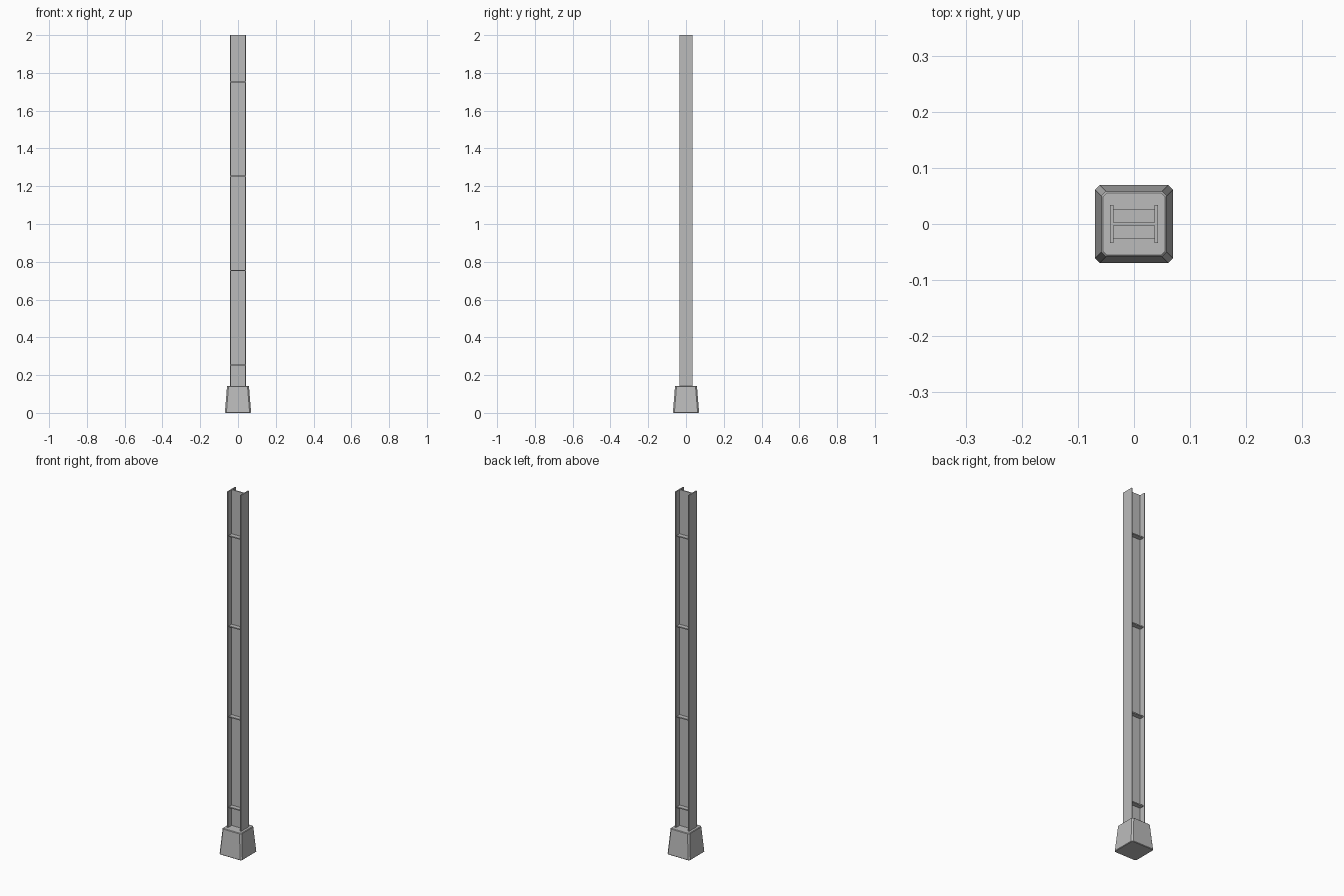
import bpy, bmesh

if "Cube" in bpy.data.objects:
    bpy.data.objects.remove(bpy.data.objects["Cube"])


def material(name, grey):
    m = bpy.data.materials.new(name)
    m.use_nodes = True
    colour = (grey, grey, grey, 1)
    m.diffuse_color = colour
    m.node_tree.nodes["Principled BSDF"].inputs["Base Color"].default_value = colour
    return m


STEEL = material("grey", 0.5)
HEIGHT = 2.0
FOOT = 0.143
HALF_X, HALF_Y, PLATE = 0.0425, 0.034, 0.006


def finish(bm, name):
    mesh = bpy.data.meshes.new(name)
    bmesh.ops.recalc_face_normals(bm, faces=bm.faces)
    bm.to_mesh(mesh)
    bm.free()
    mesh.materials.append(STEEL)
    obj = bpy.data.objects.new(name, mesh)
    bpy.context.collection.objects.link(obj)
    return obj


# I-section column: outline one quarter, mirror it round, extrude upwards
inner = HALF_X - PLATE
half = [(-HALF_X, -HALF_Y), (-inner, -HALF_Y), (-inner, -PLATE / 2),
        (inner, -PLATE / 2), (inner, -HALF_Y), (HALF_X, -HALF_Y)]
outline = half + [(-x, -y) for x, y in half]
bm = bmesh.new()
cap = bm.faces.new([bm.verts.new((x, y, FOOT / 2)) for x, y in outline])
top = bmesh.ops.extrude_face_region(bm, geom=[cap], use_keep_orig=True)["geom"]
bmesh.ops.translate(bm, vec=(0, 0, HEIGHT - FOOT / 2),
                    verts=[v for v in top if isinstance(v, bmesh.types.BMVert)])
finish(bm, "column")

# Stiffener plates on both sides of the web
DEPTH = 0.024
for i in range(4):
    for side, label in ((-1, "front"), (1, "back")):
        bm = bmesh.new()
        bmesh.ops.create_cube(bm, size=1)
        bmesh.ops.scale(bm, vec=(2 * inner, DEPTH, PLATE), verts=bm.verts)
        bmesh.ops.translate(bm, verts=bm.verts,
                            vec=(0, side * (PLATE + DEPTH) / 2, 0.253 + 0.5 * i))
        finish(bm, f"{label}_stiffener_{i + 1}")

# Tapered footing block with chamfered edges
bm = bmesh.new()
bmesh.ops.create_cube(bm, size=1)
for v in bm.verts:
    r = 0.058 if v.co.z > 0 else 0.0695
    v.co = (r * 2 * v.co.x, r * 2 * v.co.y, (v.co.z + 0.5) * FOOT)
upright = [e for e in bm.edges if abs(e.verts[0].co.z - e.verts[1].co.z) > FOOT / 2]
bmesh.ops.bevel(bm, geom=upright, offset=0.008, segments=1, affect='EDGES')
rims = [e for e in bm.edges if abs(e.verts[0].co.z - e.verts[1].co.z) < 0.001]
bmesh.ops.bevel(bm, geom=rims, offset=0.003, segments=1, affect='EDGES')
finish(bm, "footing")
